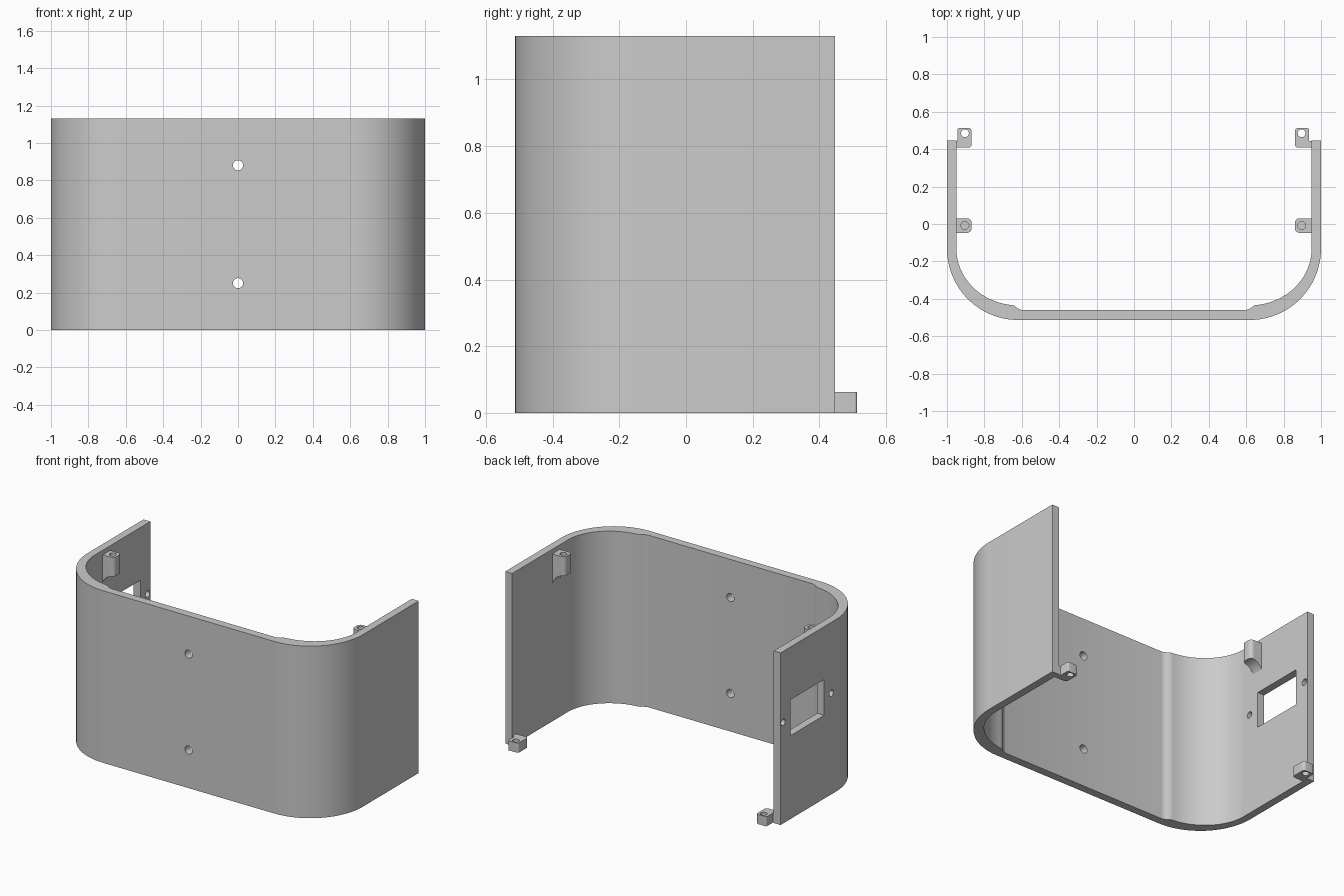
import bpy, bmesh, math
from mathutils import Matrix

cube = bpy.data.objects.get("Cube")
if cube:
    bpy.data.objects.remove(cube, do_unlink=True)

HEIGHT = 1.13
BACK, FRONT = 0.447, -0.513
WALL = 0.05

grey = bpy.data.materials.new("plain_grey")
grey.use_nodes = True
grey.diffuse_color = (0.6, 0.6, 0.6, 1)
grey.node_tree.nodes["Principled BSDF"].inputs["Base Color"].default_value = (0.6, 0.6, 0.6, 1)


def arc(cx, cy, rx, ry, start, end, steps):
    """Points on an elliptical arc, angles in degrees."""
    angles = [math.radians(start + (end - start) * i / steps) for i in range(steps + 1)]
    return [(cx + rx * math.cos(a), cy + ry * math.sin(a)) for a in angles]


def make_object(name, bm):
    bmesh.ops.recalc_face_normals(bm, faces=bm.faces)
    mesh = bpy.data.meshes.new(name)
    bm.to_mesh(mesh)
    bm.free()
    mesh.materials.append(grey)
    obj = bpy.data.objects.new(name, mesh)
    bpy.context.collection.objects.link(obj)
    return obj


def prism(name, outline, z0, z1):
    """Extrude a plan outline from z0 up to z1."""
    bm = bmesh.new()
    base = bm.faces.new([bm.verts.new((x, y, z0)) for x, y in outline])
    top = bmesh.ops.extrude_face_region(bm, geom=[base])["geom"]
    bmesh.ops.translate(bm, vec=(0, 0, z1 - z0),
                        verts=[v for v in top if isinstance(v, bmesh.types.BMVert)])
    return make_object(name, bm)


def rod(radius, depth, axis, centre, segments=32):
    bm = bmesh.new()
    turn = {"X": Matrix.Rotation(math.pi / 2, 4, "Y"),
            "Y": Matrix.Rotation(math.pi / 2, 4, "X"),
            "Z": Matrix.Identity(4)}[axis]
    bmesh.ops.create_cone(bm, cap_ends=True, segments=segments, radius1=radius, radius2=radius,
                          depth=depth, matrix=Matrix.Translation(centre) @ turn)
    return make_object("cutter", bm)


def box(size, centre):
    bm = bmesh.new()
    bmesh.ops.create_cube(bm, size=1, matrix=Matrix.Translation(centre) @ Matrix.Diagonal((*size, 1)))
    return make_object("cutter", bm)


def cut(obj, cutters):
    """Cut the helpers out of the part, then remove them."""
    bpy.context.view_layer.objects.active = obj
    for cutter in cutters:
        cutter.hide_render = True
        mod = obj.modifiers.new("cut", "BOOLEAN")
        mod.operation, mod.solver, mod.object = "DIFFERENCE", "EXACT", cutter
        bpy.ops.object.modifier_apply(modifier=mod.name)
        bpy.data.objects.remove(cutter, do_unlink=True)


def smooth(obj):
    bpy.ops.object.select_all(action="DESELECT")
    obj.select_set(True)
    bpy.context.view_layer.objects.active = obj
    bpy.ops.object.shade_smooth_by_angle(angle=math.radians(30))


# U-shaped shell with thickened rounded corners
bend_x, bend_y = 0.62, -0.13
outer = [(1, BACK)] + arc(bend_x, bend_y, 1 - bend_x, bend_y - FRONT, 0, -90, 32)
inner = ([(1 - WALL, BACK)] + arc(bend_x, bend_y, 0.33, 0.305, 0, -84, 32)
         + [(0.64, -0.437), (0.625, -0.449), (0.607, -0.458), (0.595, -0.46)])
half = outer[::-1] + inner
mirrored = [(-x, y) for x, y in half]
outline = outer + [(-x, y) for x, y in outer[::-1]] + [(-x, y) for x, y in inner] + inner[::-1]
shell = prism("shell", outline, 0, HEIGHT)

# Front screw holes, side window and its screw holes
cut(shell, [rod(0.027, 0.3, "Y", (0, -0.48, z)) for z in (0.25, 0.88)]
    + [box((0.3, 0.35, 0.235), (-1, 0.17, 0.665))]
    + [rod(0.021, 0.3, "X", (-1, y, 0.665)) for y in (-0.08, 0.42)])
smooth(shell)

# Screw tabs on both walls
for side, word, hole_x in ((1, "left", 0.896), (-1, "right", 0.904)):
    tip, r = hole_x - 0.036, 0.018
    root = 1 - WALL / 2

    # Foot tab reaching out behind the wall
    back_y, heel = 0.513, hole_x + 0.039
    plan = ([(root, 0.408)] + arc(tip + r, 0.408 + r, r, r, 270, 180, 6)
            + arc(tip + r, back_y - r, r, r, 180, 90, 6)
            + arc(heel - 0.008, back_y - 0.008, 0.008, 0.008, 90, 0, 4)
            + [(heel, BACK - 0.003), (root, BACK - 0.003)])
    foot = prism(word + "_foot_tab", [(side * x, y) for x, y in plan], 0, 0.063)
    cut(foot, [rod(0.021, 0.3, "Z", (side * hole_x, 0.485, 0.03))])
    smooth(foot)

    # Upper tab with a blind hole and a scooped underside
    r = 0.025
    plan = ([(root, -0.047)] + arc(tip + r, -0.047 + r, r, r, 270, 180, 8)
            + arc(tip + r, 0.03 - r, r, r, 180, 90, 8) + [(root, 0.03)])
    boss = prism(word + "_upper_tab", [(side * x, y) for x, y in plan], 0.89, 1.10)
    cut(boss, [rod(0.021, 0.16, "Z", (side * hole_x, -0.008, 1.10)),
               rod(0.09, 0.3, "Y", (side * tip, 0, 0.885), 48)])
    smooth(boss)
